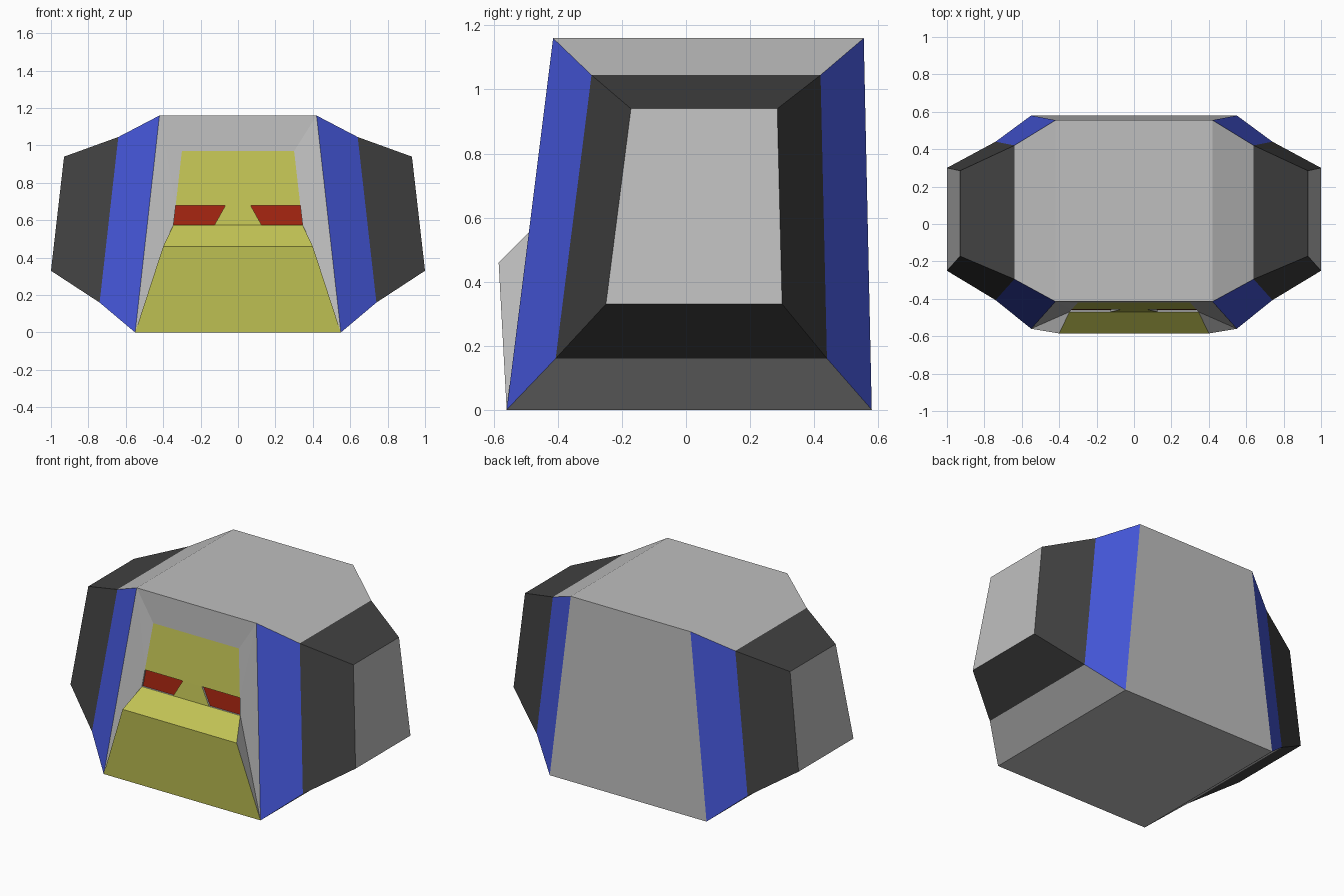
import bpy, bmesh
from mathutils import Vector

if "Cube" in bpy.data.objects:
    bpy.data.objects.remove(bpy.data.objects["Cube"])


def material(name, rgb):
    m = bpy.data.materials.new(name)
    m.diffuse_color = (*rgb, 1)
    m.use_nodes = True
    m.node_tree.nodes["Principled BSDF"].inputs["Base Color"].default_value = m.diffuse_color
    return m


MATS = [material("light grey", (0.52, 0.52, 0.52)),
        material("dark grey", (0.054, 0.054, 0.054)),
        material("blue", (0.06, 0.095, 0.70)),
        material("yellow", (0.54, 0.55, 0.09)),
        material("dark red", (0.36, 0.018, 0.005))]
GREY, DARK, BLUE, YELLOW, RED = range(5)


def add_face(bm, points, mat):
    f = bm.faces.new([bm.verts.new(p) for p in points])
    f.material_index = mat
    return f


def finish(bm, name, front=False):
    bmesh.ops.remove_doubles(bm, verts=bm.verts, dist=0.0005)
    bmesh.ops.recalc_face_normals(bm, faces=bm.faces)
    if front and max(bm.faces, key=lambda f: f.calc_area()).normal.y > 0:
        bmesh.ops.reverse_faces(bm, faces=bm.faces)
    me = bpy.data.meshes.new(name)
    bm.to_mesh(me)
    bm.free()
    for m in MATS:
        me.materials.append(m)
    ob = bpy.data.objects.new(name, me)
    bpy.context.collection.objects.link(ob)


def flip(p):
    return (-p[0], p[1], p[2])


# Side sections: front bottom, back bottom, back top, front top
def section(xb, xt, zb, zt, fb, bb, bt, ft):
    return [(xb, fb, zb), (xb, bb, zb), (xt, bt, zt), (xt, ft, zt)]


inner = section(0.55, 0.42, 0.0, 1.16, -0.56, 0.58, 0.555, -0.415)
middle = section(0.74, 0.64, 0.16, 1.045, -0.407, 0.44, 0.42, -0.295)
outer = section(1.0, 0.93, 0.33, 0.94, -0.25, 0.30, 0.285, -0.172)

# Outer shell: core walls, stepped side bands and end caps
bm = bmesh.new()
for i in range(3):
    a, b = inner[i], inner[i + 1]
    add_face(bm, [a, b, flip(b), flip(a)], GREY)
for side in (lambda p: p, flip):
    for r0, r1, colours in ((inner, middle, (GREY, BLUE, GREY, BLUE)),
                            (middle, outer, (DARK,) * 4)):
        for i in range(4):
            j = (i + 1) % 4
            add_face(bm, [side(p) for p in (r0[i], r0[j], r1[j], r1[i])], colours[i])
    add_face(bm, [side(p) for p in outer], GREY)
finish(bm, "outer_shell")

# Front mask: frame, protruding chin, brow, nose and sunken eyes
A, B = inner[0], inner[3]
chin, ledge = (0.40, -0.585, 0.46), (0.345, -0.47, 0.575)
brow = (0.30, -0.42, 0.97)
eye_out, eye_in = (0.333, -0.457, 0.68), (0.067, -0.457, 0.68)
nose = (0.126, -0.47, 0.575)

bm = bmesh.new()
# Pieces that cross the middle
for half, mat in (((B, brow), GREY), ((A, chin), YELLOW), ((chin, ledge, nose), YELLOW),
                  ((nose, eye_in), YELLOW), ((eye_in, eye_out, brow), YELLOW)):
    add_face(bm, list(half) + [flip(p) for p in reversed(half)], mat)
# Pieces repeated left and right
for side in (lambda p: p, flip):
    for tri in ((A, chin, ledge), (A, ledge, B), (ledge, eye_out, B), (eye_out, brow, B)):
        add_face(bm, [side(p) for p in tri], GREY)
    rim = [Vector(side(p)) for p in (ledge, eye_out, eye_in, nose)]
    sunk = [p + Vector((0, 0.011, 0)) for p in rim]
    add_face(bm, sunk, RED)
    for i in range(4):
        j = (i + 1) % 4
        add_face(bm, [rim[i], rim[j], sunk[j], sunk[i]], GREY)
finish(bm, "front_mask", front=True)
